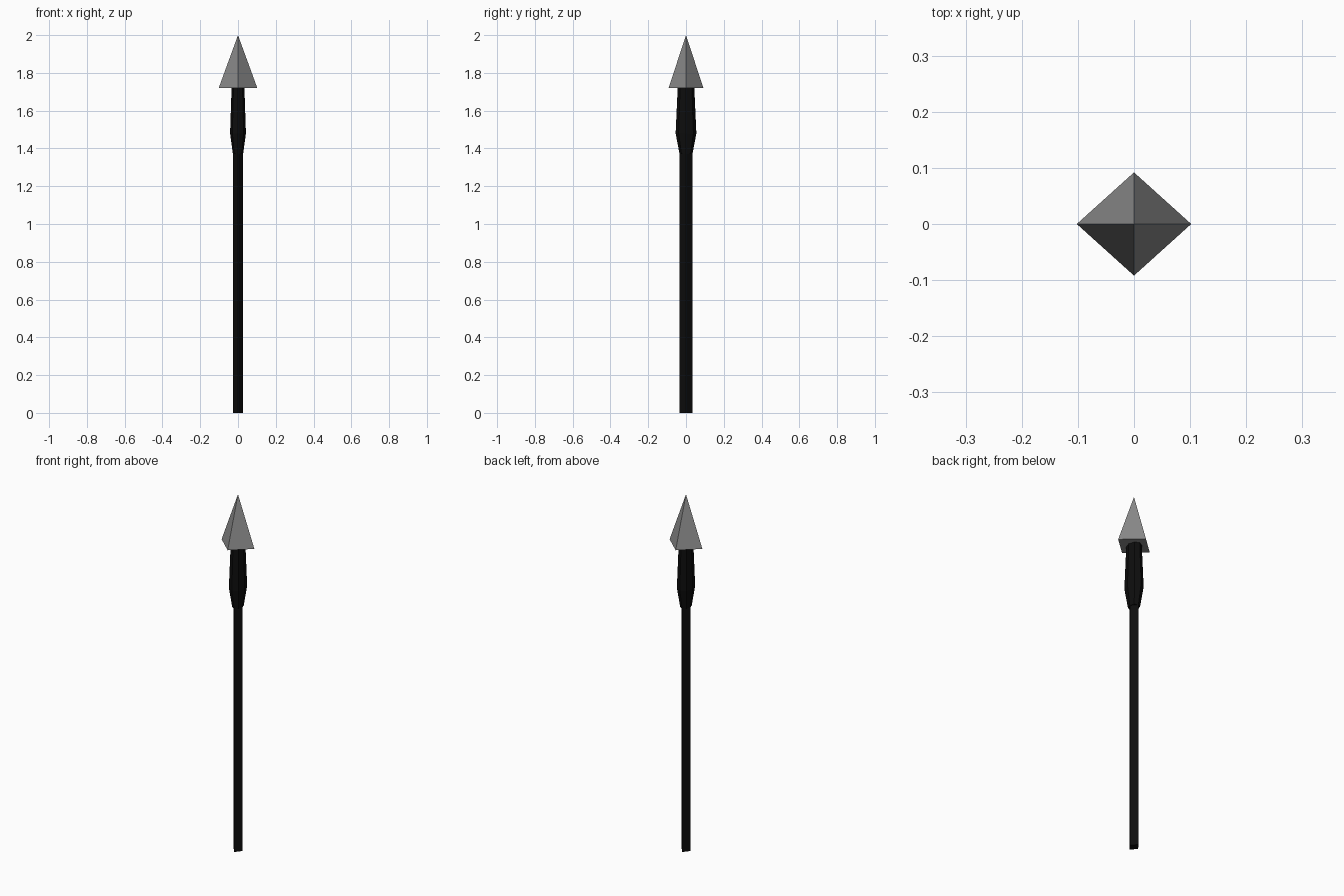
import bpy, bmesh, math

if "Cube" in bpy.data.objects:
    bpy.data.objects.remove(bpy.data.objects["Cube"])


def material(name, value):
    m = bpy.data.materials.new(name)
    m.diffuse_color = (value, value, value, 1)
    m.use_nodes = True
    m.node_tree.nodes["Principled BSDF"].inputs["Base Color"].default_value = m.diffuse_color
    return m


def loft(name, sides, rings, mat):
    """Stack of elliptical rings (z, x radius, y radius), corners on the axes."""
    bm = bmesh.new()
    loops = []
    for z, rx, ry in rings:
        n = sides if rx > 0 else 1
        loops.append([bm.verts.new((rx * math.cos(math.tau * i / sides),
                                    ry * math.sin(math.tau * i / sides), z))
                      for i in range(n)])
    for a, b in zip(loops, loops[1:]):
        for i in range(sides):
            j = (i + 1) % sides
            bm.faces.new((a[i], a[j], b[0]) if len(b) == 1
                         else (a[i], a[j], b[j], b[i]))
    for end in (loops[0], loops[-1]):
        if len(end) > 2:
            bm.faces.new(end)
    bmesh.ops.recalc_face_normals(bm, faces=bm.faces)
    me = bpy.data.meshes.new(name)
    bm.to_mesh(me)
    bm.free()
    me.materials.append(mat)
    ob = bpy.data.objects.new(name, me)
    bpy.context.collection.objects.link(ob)
    return ob


black = material("black wood", 0.004)
steel = material("grey steel", 0.25)

# Diamond-section shaft
loft("shaft", 4, [(0, .027, .034), (1.38, .027, .034)], black)
# Swollen socket under the head
loft("socket", 8, [(1.37, .027, .034), (1.48, .042, .055), (1.72, .034, .044)], black)
# Four-sided pointed head with a flat base
loft("spear_head", 4, [(1.72, .102, .092), (2.0, 0, 0)], steel)
